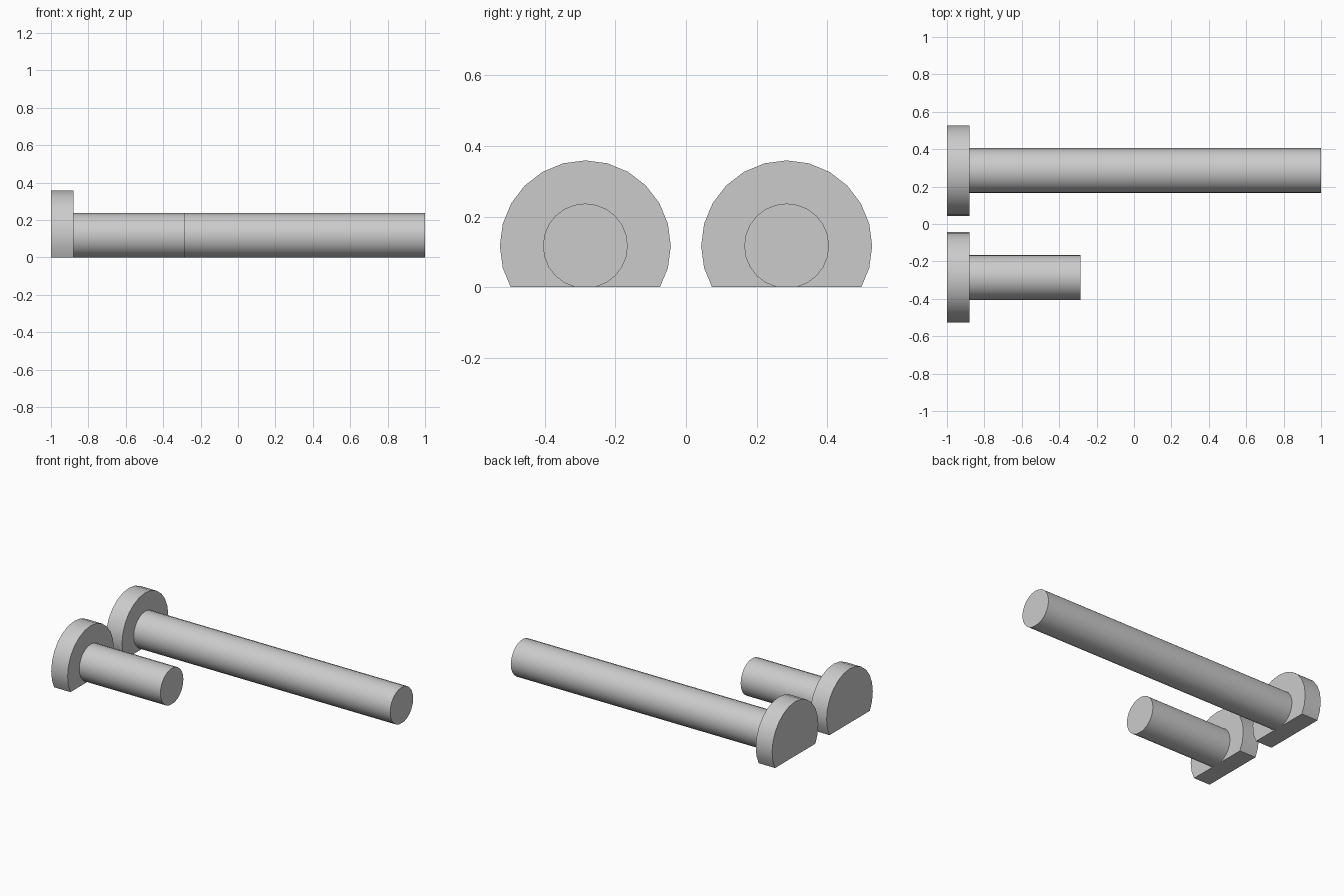
import bpy, bmesh
from math import radians
from mathutils import Matrix

cube = bpy.data.objects.get("Cube")
if cube:
    bpy.data.objects.remove(cube)

grey = bpy.data.materials.new("light_grey")
grey.use_nodes = True
GREY = (0.6, 0.6, 0.6, 1)
grey.diffuse_color = GREY
grey.node_tree.nodes["Principled BSDF"].inputs["Base Color"].default_value = GREY

SIDES = 24
AXIS_Z = 0.117
HEAD_X, NECK_X = -1.0, -0.88


def add_rod(bm, x0, x1, radius, y):
    """Closed cylinder along x, trimmed flat at the ground."""
    part = bmesh.new()
    place = Matrix.Translation(((x0 + x1) / 2, y, AXIS_Z)) @ Matrix.Rotation(radians(90), 4, 'Y')
    bmesh.ops.create_cone(part, cap_ends=True, segments=SIDES, radius1=radius,
                          radius2=radius, depth=x1 - x0, matrix=place)
    cut = bmesh.ops.bisect_plane(part, geom=part.verts[:] + part.edges[:] + part.faces[:],
                                 plane_co=(0, 0, 0), plane_no=(0, 0, -1), clear_outer=True)
    edges = [g for g in cut["geom_cut"] if isinstance(g, bmesh.types.BMEdge)]
    bmesh.ops.holes_fill(part, edges=edges, sides=0)
    bmesh.ops.recalc_face_normals(part, faces=part.faces[:])
    temp = bpy.data.meshes.new("temp")
    part.to_mesh(temp)
    part.free()
    bm.from_mesh(temp)
    bpy.data.meshes.remove(temp)


def make_part(name, x0, x1, radius, y):
    bm = bmesh.new()
    add_rod(bm, x0, x1, radius, y)
    mesh = bpy.data.meshes.new(name)
    bm.to_mesh(mesh)
    bm.free()
    mesh.materials.append(grey)
    obj = bpy.data.objects.new(name, mesh)
    bpy.context.collection.objects.link(obj)
    bpy.ops.object.select_all(action='DESELECT')
    obj.select_set(True)
    bpy.context.view_layer.objects.active = obj
    bpy.ops.object.shade_smooth_by_angle(angle=radians(30))


# Two headed pins: a short one at the front, a long one at the back
for label, tip_x, y in (("short", -0.285, -0.285), ("long", 1.0, 0.285)):
    make_part(label + "_pin_head", HEAD_X, NECK_X, 0.242, y)
    make_part(label + "_pin_shaft", NECK_X, tip_x, 0.12, y)
